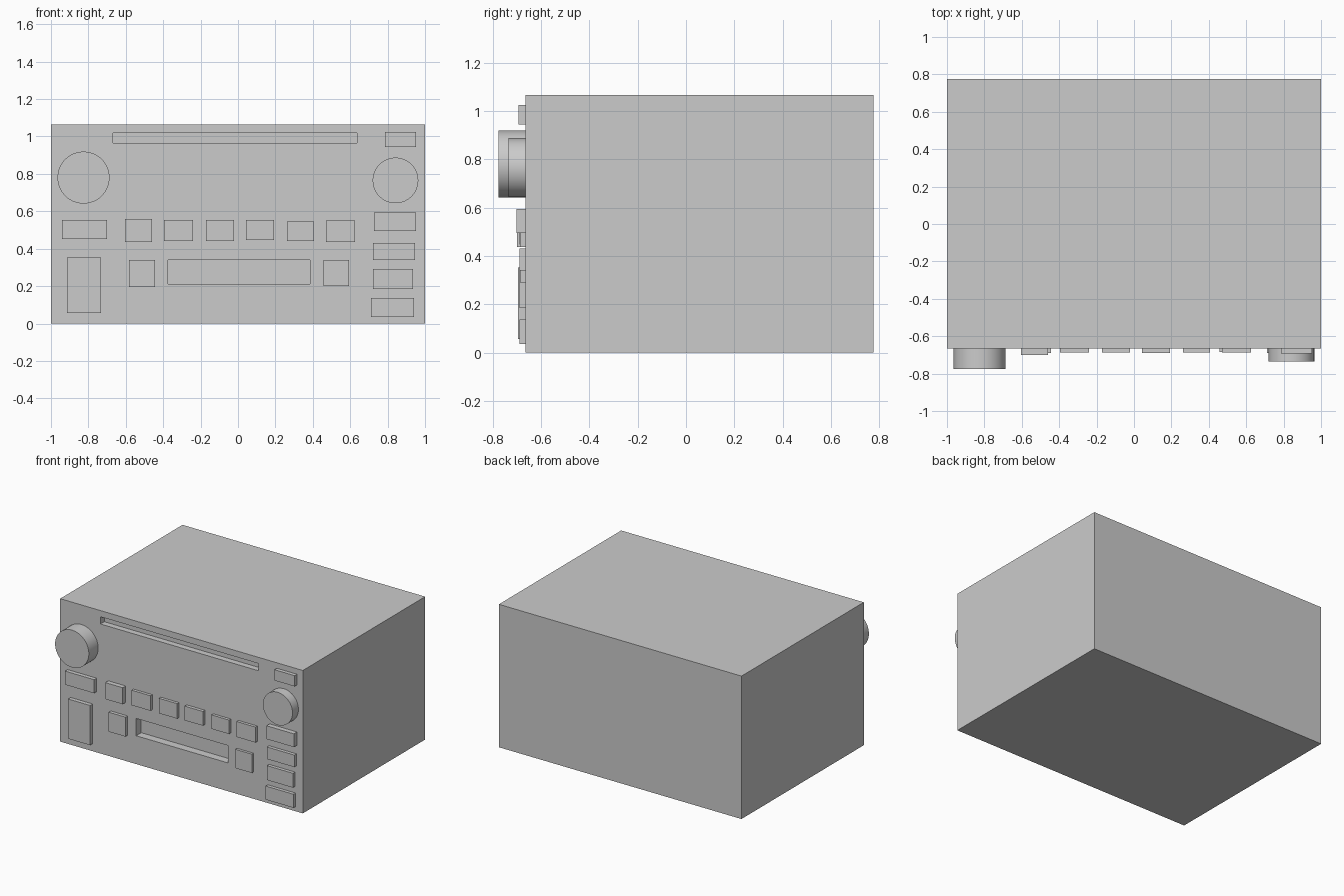
import bpy
import math

cube = bpy.data.objects.get("Cube")
if cube:
    bpy.data.objects.remove(cube, do_unlink=True)

FRONT = -0.665
BACK = 0.775
HEIGHT = 1.065
SINK = 0.005

# One plain colour for everything
grey = bpy.data.materials.new("plain grey")
grey.use_nodes = True
colour = (0.6, 0.6, 0.6, 1)
grey.diffuse_color = colour
grey.node_tree.nodes["Principled BSDF"].inputs["Base Color"].default_value = colour


def add_box(name, left, right, bottom, top, front, back):
    """Box given by its six limits."""
    centre = ((left + right) / 2, (front + back) / 2, (bottom + top) / 2)
    bpy.ops.mesh.primitive_cube_add(size=1, location=centre)
    box = bpy.context.object
    box.name = name
    box.scale = (right - left, back - front, top - bottom)
    bpy.ops.object.transform_apply(location=False, rotation=False, scale=True)
    box.data.materials.append(grey)
    return box


def cut_slot(target, name, left, right, bottom, top, depth):
    """Recess a rectangular slot into the front panel."""
    cutter = add_box(name, left, right, bottom, top, FRONT - depth, FRONT + depth)
    cutter.hide_render = True
    cut = target.modifiers.new(name, "BOOLEAN")
    cut.operation = "DIFFERENCE"
    cut.solver = "EXACT"
    cut.object = cutter
    bpy.context.view_layer.objects.active = target
    bpy.ops.object.modifier_apply(modifier=cut.name)
    bpy.data.objects.remove(cutter, do_unlink=True)


def add_button(name, left, right, bottom, top, rise):
    """Raised rectangular button on the front panel."""
    return add_box(name, left, right, bottom, top, FRONT - rise, FRONT + SINK)


def add_knob(name, x, z, radius, rise):
    """Round knob pointing forward."""
    depth = rise + SINK
    bpy.ops.mesh.primitive_cylinder_add(
        vertices=64, radius=radius, depth=depth,
        location=(x, FRONT + SINK - depth / 2, z),
        rotation=(math.pi / 2, 0, 0))
    knob = bpy.context.object
    knob.name = name
    knob.data.materials.append(grey)
    bpy.ops.object.shade_smooth_by_angle(angle=math.radians(30))
    return knob


# Housing with its two slots
housing = add_box("housing", -1, 1, 0, HEIGHT, FRONT, BACK)
cut_slot(housing, "disc_slot", -0.668, 0.636, 0.965, 1.019, 0.045)
cut_slot(housing, "tape_slot", -0.374, 0.385, 0.211, 0.34, 0.06)

# Knobs
add_knob("right_knob", -0.826, 0.78, 0.139, 0.11)
add_knob("left_knob", 0.842, 0.765, 0.122, 0.07)

# Wide and tall buttons beside the right knob
add_button("wide_button", -0.94, -0.7, 0.452, 0.553, 0.03)
add_button("tall_button", -0.914, -0.733, 0.056, 0.352, 0.03)

# Row of preset buttons
presets = [
    (-0.604, -0.46, 0.436, 0.559, 0.035),
    (-0.396, -0.241, 0.441, 0.553, 0.022),
    (-0.171, -0.021, 0.441, 0.553, 0.022),
    (0.043, 0.193, 0.447, 0.553, 0.025),
    (0.262, 0.406, 0.441, 0.545, 0.022),
    (0.47, 0.626, 0.436, 0.551, 0.022),
]
for index, limits in enumerate(presets):
    add_button(f"preset_button_{index + 1}", *limits)

# Square buttons either side of the tape slot
add_button("right_square_button", -0.583, -0.444, 0.195, 0.34, 0.025)
add_button("left_square_button", 0.457, 0.594, 0.2, 0.34, 0.02)

# Column of buttons around the left knob
column = [
    (0.786, 0.952, 0.944, 1.024, 0.028),
    (0.727, 0.952, 0.495, 0.594, 0.037),
    (0.722, 0.947, 0.34, 0.43, 0.025),
    (0.722, 0.936, 0.184, 0.291, 0.025),
    (0.711, 0.941, 0.035, 0.136, 0.025),
]
for index, limits in enumerate(column):
    add_button(f"column_button_{index + 1}", *limits)
